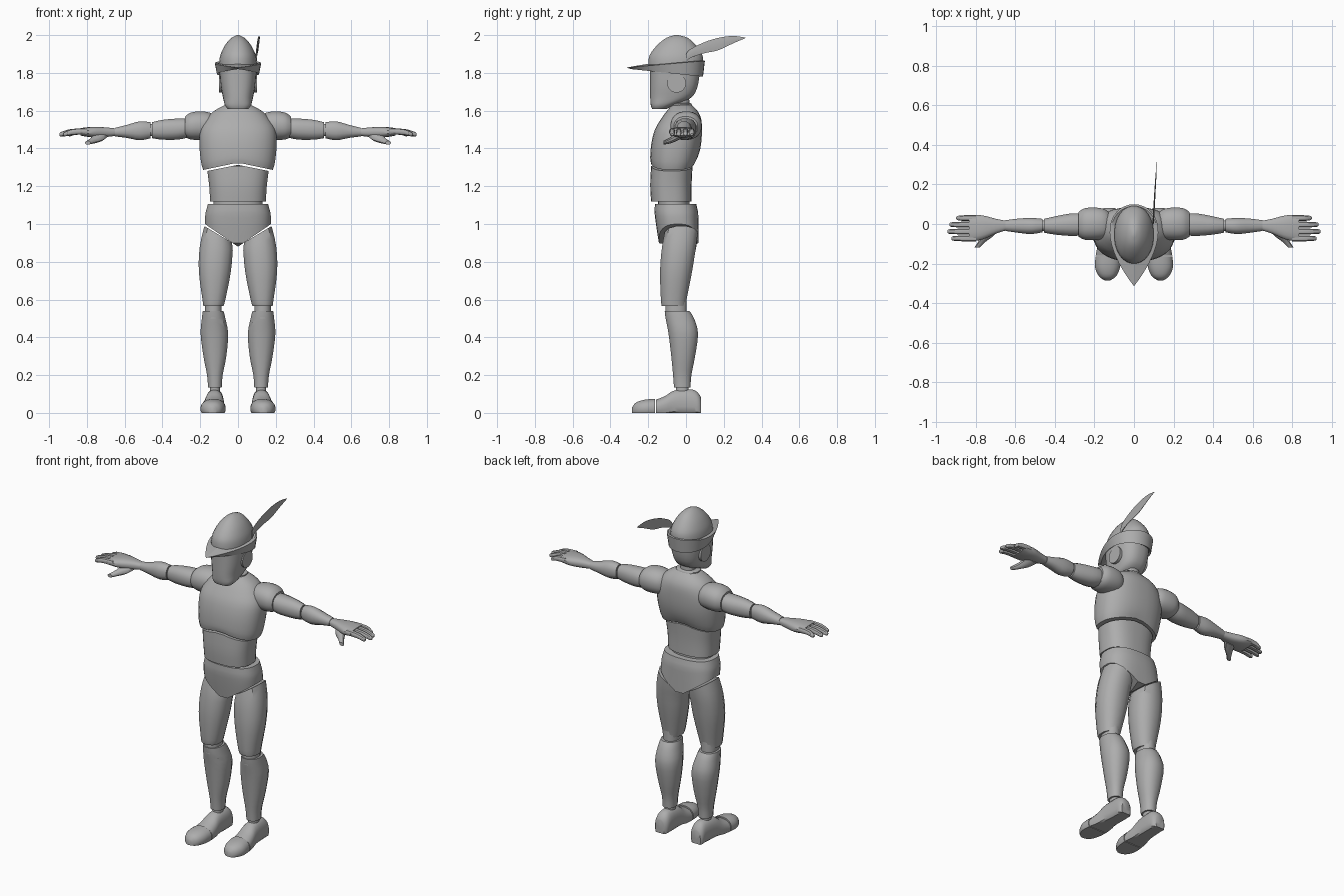
import bpy, bmesh, math
from mathutils import Vector

if "Cube" in bpy.data.objects:
    bpy.data.objects.remove(bpy.data.objects["Cube"])

GREY = (0.42, 0.42, 0.42, 1)
material = bpy.data.materials.new("plain grey")
material.use_nodes = True
material.diffuse_color = GREY
material.node_tree.nodes["Principled BSDF"].inputs["Base Color"].default_value = GREY


def finish(name, bm, angle=35):
    """Turn a bmesh into a shaded object."""
    bmesh.ops.recalc_face_normals(bm, faces=bm.faces)
    mesh = bpy.data.meshes.new(name)
    bm.to_mesh(mesh)
    bm.free()
    mesh.materials.append(material)
    obj = bpy.data.objects.new(name, mesh)
    bpy.context.collection.objects.link(obj)
    bpy.ops.object.select_all(action='DESELECT')
    obj.select_set(True)
    bpy.context.view_layer.objects.active = obj
    bpy.ops.object.shade_smooth_by_angle(angle=math.radians(angle))
    return obj


def smooth_sections(sections, steps):
    """Catmull-Rom interpolation between cross-sections."""
    result = []
    last = len(sections) - 1
    for i in range(last):
        a, b, c, d = (sections[min(max(k, 0), last)] for k in range(i - 1, i + 3))
        for s in range(steps):
            t = s / steps
            result.append([q + t * ((r - p) + t * ((2 * p - 5 * q + 4 * r - s4)
                           + t * (3 * (q - r) + s4 - p))) / 2
                           for p, q, r, s4 in zip(a, b, c, d)])
    result.append(list(sections[-1]))
    return result


def loft(name, axis, sections, n=12, power=2.3, steps=3, warp=None, side=1):
    """Skin rounded sections (station, u min, u max, v min, v max) along an axis.
    Four-value sections are centred: (station, half width, v min, v max)."""
    sections = [(s[0], -s[1], s[1], s[2], s[3]) if len(s) == 4 else s for s in sections]
    bm = bmesh.new()

    def vert(w, u, v):
        p = Vector({'x': (w, u, v), 'y': (u, w, v), 'z': (u, v, w)}[axis])
        if warp:
            p = Vector(warp(*p))
        return bm.verts.new((p.x * side, p.y, p.z))

    def bend(value):
        return math.copysign(abs(value) ** (2 / power), value)

    rings, centres = [], []
    for w, u0, u1, v0, v1 in smooth_sections(sections, steps):
        ring = []
        for k in range(n):
            a = math.tau * (k + 0.5) / n
            ring.append(vert(w, (u0 + u1) / 2 + bend(math.cos(a)) * (u1 - u0) / 2,
                             (v0 + v1) / 2 + bend(math.sin(a)) * (v1 - v0) / 2))
        rings.append(ring)
        centres.append((w, (u0 + u1) / 2, (v0 + v1) / 2))
    for low, high in zip(rings, rings[1:]):
        for k in range(n):
            j = (k + 1) % n
            bm.faces.new((low[k], low[j], high[j], high[k]))
    for ring, centre in ((rings[0], centres[0]), (rings[-1], centres[-1])):
        tip = vert(*centre)
        for k in range(n):
            bm.faces.new((ring[k], ring[(k + 1) % n], tip))
    return finish(name, bm)


# Warps that shape the seams between parts
def rib_arch(x, y, z):
    rise = max(0, 1 - abs(x) / 0.19) * 0.04
    return x, y, z + rise * min(1, max(0, (1.38 - z) / 0.09))


def belly_arch(x, y, z):
    rise = max(0, 1 - abs(x) / 0.19) * 0.04
    return x, y, z + rise * max(0, (z - 1.18) / 0.1)


def brief_cut(x, y, z):
    drop = max(0, 1 - abs(x) / 0.175) * 0.12
    low = max(0, (1.06 - z) / 0.06)
    return x, y * (1 - 0.12 * low * (drop / 0.12)), z - drop * low


def hip_slant(x, y, z):
    return x, y, z - max(0, 0.18 - x) * 0.6 * max(0, (z - 0.85) / 0.14)


def flat_sole(x, y, z):
    return x, y, max(z, 0)


# Torso
loft("chest", 'z', [(1.285, .185, -.185, .045), (1.33, .197, -.19, .06),
     (1.42, .205, -.185, .08), (1.5, .2, -.165, .085), (1.56, .165, -.13, .08),
     (1.6, .125, -.1, .06), (1.63, .07, -.075, .03)], n=32, power=2.4, warp=rib_arch)
loft("abdomen", 'z', [(1.12, .148, -.185, .03), (1.2, .153, -.19, .03),
     (1.275, .163, -.185, .035)], n=32, power=2.6, warp=belly_arch)
loft("waist_joint", 'z', [(1.06, .13, -.15, .02), (1.15, .13, -.15, .02)], n=24)
loft("pelvis", 'z', [(1, .175, -.16, .075), (1.03, .175, -.165, .07),
     (1.06, .172, -.167, .065), (1.105, .16, -.165, .055)], n=32, power=2.5, warp=brief_cut)

# Neck and head
loft("collar", 'z', [(1.61, .07, -.08, .035), (1.635, .072, -.08, .03),
     (1.64, .055, -.07, .02)], n=24)
loft("neck", 'z', [(1.6, .045, -.065, .02), (1.72, .04, -.06, .015)], n=20)
loft("head", 'z', [(1.61, .055, -.18, -.1), (1.63, .07, -.187, -.06),
     (1.67, .08, -.19, .03), (1.74, .093, -.19, .065), (1.84, .1, -.19, .075)],
     n=28, power=2.6)

# Hat: crown, turned-up pointed brim and feather
loft("hat_crown", 'z', [(1.82, .1, -.2, .09), (1.86, .1, -.2, .092),
     (1.9, .092, -.19, .085), (1.95, .067, -.15, .05), (1.985, .035, -.105, .01),
     (2, .006, -.06, -.04)], n=28, power=2.1)


def teardrop(width, front, back, base, rise):
    points = []
    for k in range(40):
        a = math.tau * k / 40
        s = math.sin(a / 2)
        points.append((width * math.sin(a) * s,
                       (front + back) / 2 - math.cos(a) * (back - front) / 2,
                       base + rise * s * s))
    return points


brim = bmesh.new()
loops = [[brim.verts.new(p) for p in teardrop(*shape)] for shape in (
    (.12, -.19, .06, 1.83, -.03), (.145, -.29, .09, 1.82, -.04),
    (.16, -.315, .1, 1.828, .036), (.15, -.295, .09, 1.832, .034),
    (.12, -.19, .06, 1.85, 0))]
for i, loop in enumerate(loops):
    other = loops[(i + 1) % len(loops)]
    for k in range(len(loop)):
        j = (k + 1) % len(loop)
        brim.faces.new((loop[k], loop[j], other[j], other[k]))
finish("hat_brim", brim)

loft("hat_feather", 'y', [(0, .092, .1, 1.85, 1.9), (.02, .094, .102, 1.875, 1.925),
     (.09, .098, .106, 1.9, 1.962), (.17, .103, .11, 1.917, 1.988),
     (.25, .109, .114, 1.955, 1.997), (.315, .115, .116, 1.984, 1.987)], n=8, power=2)

# Paired parts
for label, side in (("left", 1), ("right", -1)):
    def limb(part, axis, sections, **options):
        loft(label + "_" + part, axis, sections, side=side, **options)

    limb("ear_disc", 'x', [(.07, -.1, 0, 1.695, 1.795), (.101, -.1, 0, 1.695, 1.795)],
         n=24, power=2, steps=1)

    # Leg
    limb("thigh", 'z', [(.565, .075, .185, -.13, 0), (.6, .065, .19, -.135, .005),
         (.75, .035, .21, -.14, .035), (.88, .025, .205, -.13, .055),
         (.99, .03, .18, -.115, .065)], warp=hip_slant)
    limb("knee_joint", 'z', [(.5, .085, .175, -.11, .005), (.6, .085, .175, -.11, .005)])
    limb("shin", 'z', [(.135, .085, .16, -.065, .025), (.2, .08, .165, -.07, .03),
         (.3, .06, .185, -.08, .05), (.42, .05, .2, -.095, .066),
         (.5, .065, .193, -.11, .045), (.54, .075, .188, -.115, .02)])
    limb("ankle_joint", 'z', [(.08, .095, .15, -.055, .015), (.16, .095, .15, -.055, .015)])
    limb("foot", 'y', [(.08, .095, .155, -.03, .08), (.065, .08, .165, -.03, .105),
         (.03, .075, .168, -.03, .125), (-.06, .075, .175, -.03, .12),
         (-.11, .07, .185, -.03, .09), (-.16, .065, .195, -.03, .07)],
         n=20, warp=flat_sole)
    limb("toe_cap", 'y', [(-.165, .065, .195, -.03, .075), (-.22, .07, .198, -.03, .07),
         (-.265, .09, .178, -.025, .055), (-.285, .12, .15, -.02, .03)],
         n=20, warp=flat_sole)

    # Arm
    limb("shoulder", 'x', [(.12, -.06, .055, 1.46, 1.57), (.15, -.076, .076, 1.45, 1.59),
         (.2, -.082, .084, 1.445, 1.597), (.25, -.08, .08, 1.447, 1.59),
         (.28, -.065, .062, 1.46, 1.57)], n=24, power=2.2)
    limb("upper_arm", 'x', [(.27, -.06, .055, 1.455, 1.56), (.32, -.062, .055, 1.445, 1.56),
         (.4, -.055, .04, 1.445, 1.553), (.455, -.045, .027, 1.453, 1.54)])
    limb("elbow_joint", 'x', [(.43, -.035, .018, 1.465, 1.53), (.49, -.035, .018, 1.465, 1.53)])
    limb("forearm", 'x', [(.463, -.043, .027, 1.453, 1.54), (.52, -.052, .032, 1.442, 1.545),
         (.59, -.045, .028, 1.455, 1.525), (.65, -.036, .02, 1.463, 1.51)])

    # Hand
    limb("palm", 'x', [(.64, -.03, .015, 1.468, 1.505), (.7, -.05, .027, 1.46, 1.512),
         (.77, -.08, .045, 1.458, 1.515), (.835, -.09, .045, 1.468, 1.508)], n=16, power=2.6)
    limb("thumb", 'y', [(-.02, .68, .76, 1.455, 1.495), (-.06, .71, .775, 1.435, 1.475),
         (-.09, .75, .79, 1.425, 1.455), (-.12, .78, .81, 1.42, 1.44)], n=10)
    for finger, y, tip in (("little", .03, .9), ("ring", -.003, .935),
                           ("middle", -.038, .945), ("index", -.073, .925)):
        start, middle = .8, (.82 + tip) / 2
        limb(finger + "_finger", 'x', [(start, y - .016, y + .016, 1.473, 1.507),
             (middle, y - .015, y + .015, 1.472, 1.503),
             (tip - .01, y - .012, y + .012, 1.464, 1.488),
             (tip, y - .006, y + .006, 1.468, 1.48)], n=10)
